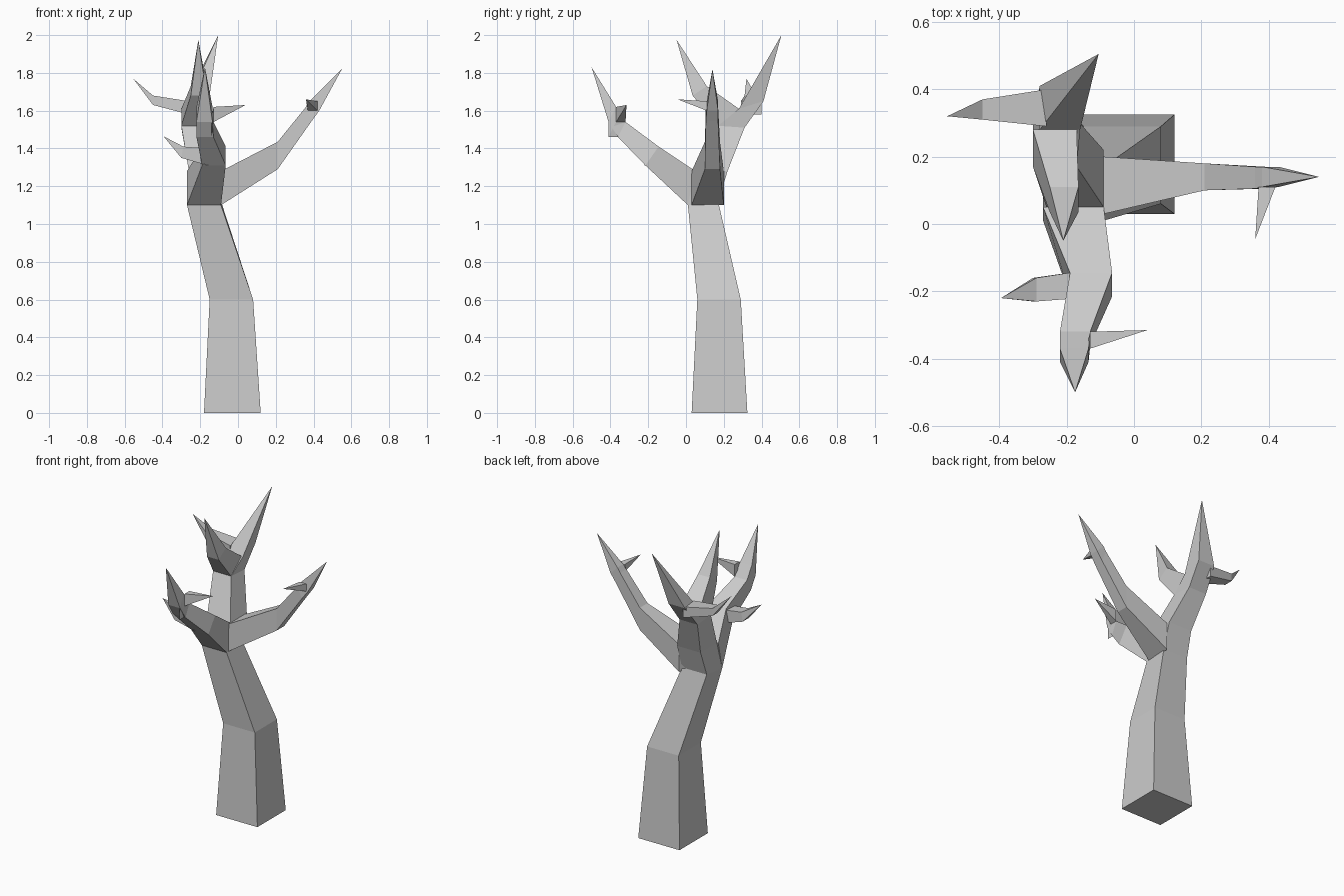
import bpy
import bmesh

# Remove the default cube only
cube = bpy.data.objects.get("Cube")
if cube:
    bpy.data.objects.remove(cube, do_unlink=True)

# Single bark colour
bark = bpy.data.materials.new("grey_bark")
bark.use_nodes = True
colour = (0.6, 0.6, 0.6, 1.0)
bark.diffuse_color = colour
bark.node_tree.nodes["Principled BSDF"].inputs["Base Color"].default_value = colour


def limb(name, rings, tip, along_x=False):
    """Loft four-sided rings and close them in a point.

    Each ring is (side_low, side_high, u1, z1, u2, z2): two parallel edges
    spanning the sides, placed at (u1, z1) and (u2, z2). Sides run along x
    and u along y, or the other way round for limbs that grow along x.
    """
    bm = bmesh.new()
    loops = []
    for low, high, u1, z1, u2, z2 in rings:
        corners = [(low, u1, z1), (high, u1, z1), (high, u2, z2), (low, u2, z2)]
        if along_x:
            corners = [(u, side, z) for side, u, z in corners]
        loops.append([bm.verts.new(c) for c in corners])
    bm.faces.new(loops[0])
    for lower, upper in zip(loops, loops[1:]):
        for i in range(4):
            j = (i + 1) % 4
            bm.faces.new((lower[i], lower[j], upper[j], upper[i]))
    point = bm.verts.new(tip)
    for i in range(4):
        bm.faces.new((loops[-1][i], loops[-1][(i + 1) % 4], point))
    bmesh.ops.recalc_face_normals(bm, faces=bm.faces)
    mesh = bpy.data.meshes.new(name)
    bm.to_mesh(mesh)
    bm.free()
    mesh.materials.append(bark)
    obj = bpy.data.objects.new(name, mesh)
    bpy.context.collection.objects.link(obj)
    return obj


# Bent trunk, ending in the tall rear prong
limb("trunk", [
    (-.18, .12, .03, 0, .325, 0),
    (-.15, .08, .06, .6, .29, .6),
    (-.27, -.09, .01, 1.1, .17, 1.12),
    (-.26, -.09, .05, 1.28, .22, 1.28),
    (-.3, -.17, .17, 1.52, .31, 1.51),
    (-.28, -.16, .28, 1.61, .41, 1.65),
], (-.105, .505, 2))

# Forward prong of the top fork
limb("top_front_prong", [
    (-.3, -.17, .17, 1.52, .28, 1.61),
    (-.25, -.165, .035, 1.68, .11, 1.73),
], (-.21, -.05, 1.975))

# Sideways twig of the top fork
limb("top_right_twig", [
    (.29, .4, -.26, 1.58, -.26, 1.65),
    (.31, .37, -.45, 1.63, -.45, 1.68),
], (-.555, .32, 1.77), along_x=True)

# Long branch to the left and its twig
limb("left_branch", [
    (.01, .17, -.09, 1.1, -.15, 1.15),
    (.03, .2, -.09, 1.1, -.09, 1.28),
    (.1, .18, .21, 1.29, .21, 1.435),
    (.105, .17, .39, 1.545, .36, 1.62),
    (.11, .17, .43, 1.6, .38, 1.65),
], (.55, .14, 1.82), along_x=True)
limb("left_branch_twig", [
    (.36, .39, .11, 1.62, .11, 1.55),
    (.37, .42, .11, 1.65, .11, 1.6),
], (.36, -.045, 1.66))

# Front branch with a twig on each side
limb("front_branch", [
    (-.27, -.09, .01, 1.1, .05, 1.28),
    (-.19, -.065, -.215, 1.31, -.145, 1.41),
    (-.22, -.13, -.36, 1.46, -.32, 1.54),
    (-.22, -.135, -.41, 1.54, -.37, 1.62),
], (-.175, -.5, 1.83))
limb("front_right_twig", [
    (-.22, -.14, -.16, 1.31, -.16, 1.4),
    (-.23, -.16, -.3, 1.35, -.29, 1.41),
], (-.395, -.22, 1.465), along_x=True)
limb("front_left_twig", [
    (-.41, -.36, -.14, 1.54, -.14, 1.46),
    (-.37, -.32, -.13, 1.62, -.13, 1.54),
], (.04, -.315, 1.63), along_x=True)
